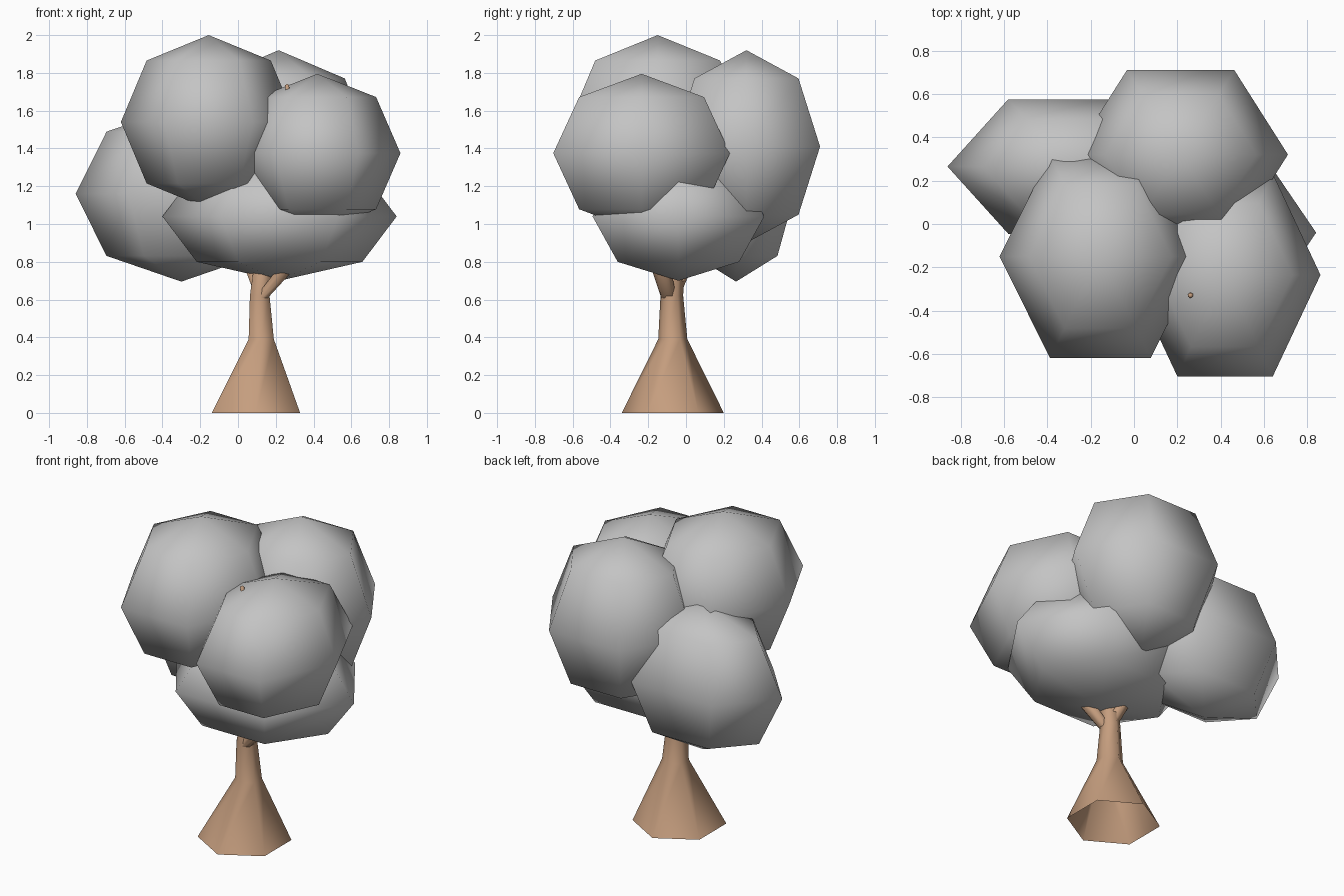
import bpy, bmesh, math

if "Cube" in bpy.data.objects:
    bpy.data.objects.remove(bpy.data.objects["Cube"])


def material(name, rgb):
    m = bpy.data.materials.new(name)
    m.diffuse_color = (*rgb, 1)
    m.use_nodes = True
    m.node_tree.nodes["Principled BSDF"].inputs["Base Color"].default_value = m.diffuse_color
    return m


LEAF = material("leaf grey", (0.55, 0.55, 0.55))
BARK = material("bark brown", (0.56, 0.34, 0.21))


def six_sided(name, mat, rings, turn=0.0, start=None, end=None):
    """Skin level hexagon rings (x, y, z, rx, ry), with optional end points."""
    bm = bmesh.new()
    loops = []
    for x, y, z, rx, ry in rings:
        loops.append([bm.verts.new((x + rx * math.cos(turn + i * math.pi / 3),
                                    y + ry * math.sin(turn + i * math.pi / 3), z))
                      for i in range(6)])
    for a, b in zip(loops, loops[1:]):
        for i in range(6):
            j = (i + 1) % 6
            bm.faces.new((a[i], a[j], b[j], b[i]))
    for point, loop in ((start, loops[0]), (end, loops[-1])):
        if point:
            tip = bm.verts.new(point)
            for i in range(6):
                bm.faces.new((loop[i], loop[(i + 1) % 6], tip))
    bmesh.ops.recalc_face_normals(bm, faces=bm.faces)
    for f in bm.faces:
        f.smooth = True
    me = bpy.data.meshes.new(name)
    bm.to_mesh(me)
    bm.free()
    me.materials.append(mat)
    ob = bpy.data.objects.new(name, me)
    bpy.context.collection.objects.link(ob)
    return ob


def foliage(name, c, r):
    """Low sphere: six segments, four rings, stretched to radii r."""
    x, y, z = c
    k = math.sqrt(0.5)
    rings = [(x, y, z + r[2] * h, r[0] * w, r[1] * w)
             for h, w in ((-k, k), (0, 1), (k, k))]
    six_sided(name, LEAF, rings, 0, (x, y, z - r[2]), (x, y, z + r[2]))


# Crown
foliage("foliage_front_left", (-0.155, -0.15, 1.54), (0.465, 0.54, 0.46))
foliage("foliage_front_right", (0.42, -0.235, 1.375), (0.44, 0.54, 0.42))
foliage("foliage_back_right", (0.215, 0.32, 1.41), (0.495, 0.45, 0.51))
foliage("foliage_back_left", (-0.30, 0.265, 1.16), (0.56, 0.358, 0.465))
foliage("foliage_bottom", (0.22, -0.04, 1.04), (0.62, 0.525, 0.34))


def limb(name, points, end=None):
    six_sided(name, BARK, [(x, y, z, r, r) for x, y, z, r in points],
              math.pi / 6, None, end)


# Trunk, open underneath, with a flared foot
limb("trunk", [(0.095, -0.07, 0, 0.27), (0.123, -0.07, 0.39, 0.077),
               (0.115, -0.075, 0.62, 0.06), (0.13, -0.065, 0.76, 0.055),
               (0.17, 0.05, 1.1, 0.035)], (0.2, 0.2, 1.4))

# Branches inside the crown; one tip pokes through the top
limb("front_branch", [(0.12, -0.09, 0.605, 0.04), (0.235, -0.125, 0.74, 0.05),
                      (0.3, -0.26, 1.15, 0.03), (0.26, -0.33, 1.735, 0.012)],
     (0.26, -0.33, 1.742))
limb("left_branch", [(0.115, -0.06, 0.66, 0.045), (0.07, -0.01, 0.78, 0.045),
                     (-0.1, 0.1, 1.05, 0.03)], (-0.2, 0.2, 1.25))
